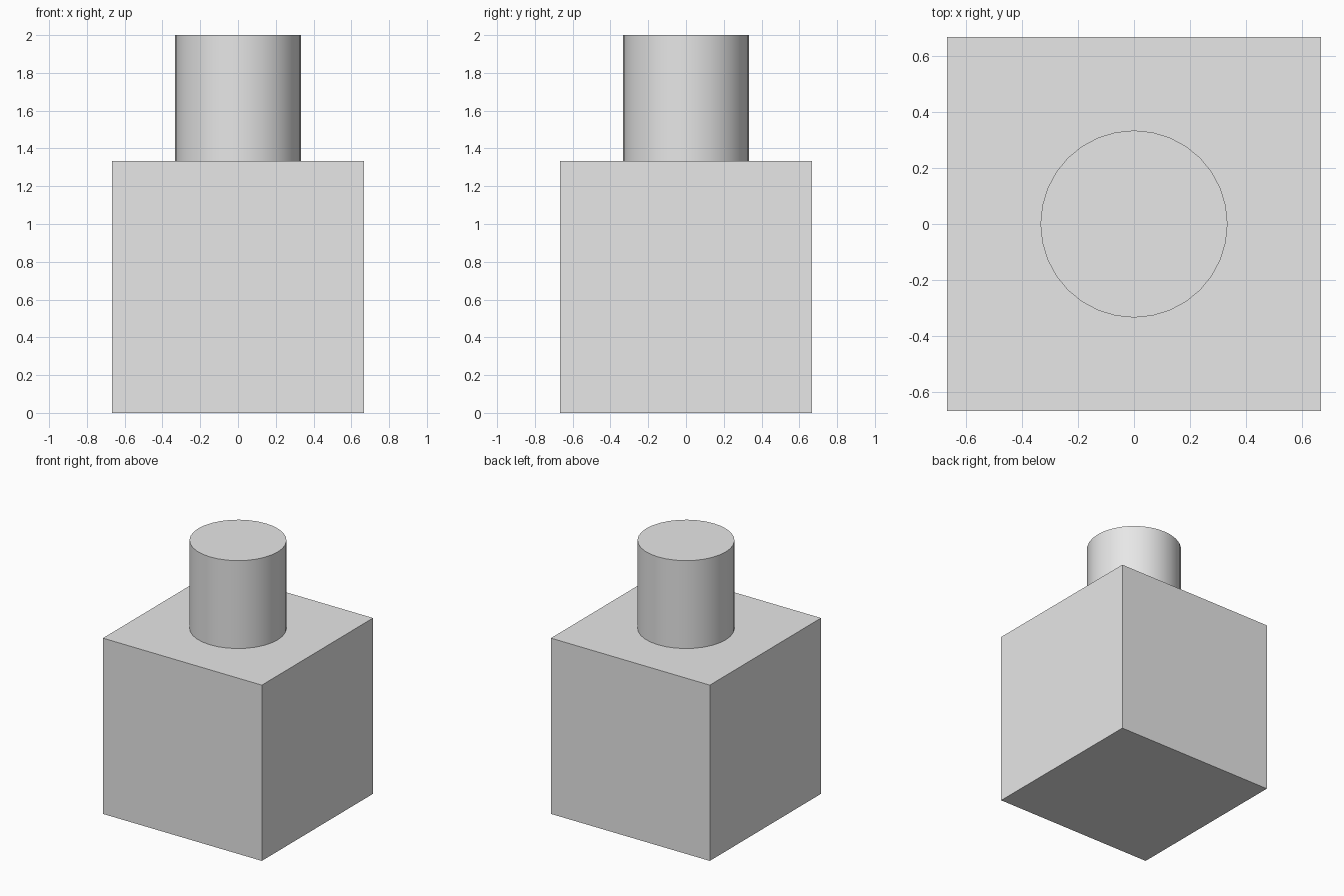
import bpy
import math

default = bpy.data.objects.get("Cube")
if default:
    bpy.data.objects.remove(default, do_unlink=True)

UNIT = 2 / 3  # the height of the post, and half the side of the block

# Plain grey
grey = bpy.data.materials.new("light_grey")
grey.use_nodes = True
colour = (0.8, 0.8, 0.8, 1)
grey.diffuse_color = colour
grey.node_tree.nodes["Principled BSDF"].inputs["Base Color"].default_value = colour


def finish(name):
    obj = bpy.context.object
    obj.name = name
    obj.data.name = name
    obj.data.materials.append(grey)
    return obj


# Cubic base
bpy.ops.mesh.primitive_cube_add(size=2 * UNIT, location=(0, 0, UNIT))
finish("base_block")

# Round post standing on the base
bpy.ops.mesh.primitive_cylinder_add(
    vertices=32, radius=UNIT / 2, depth=UNIT, location=(0, 0, 2.5 * UNIT))
finish("round_post")
bpy.ops.object.shade_smooth_by_angle(angle=math.radians(30))
